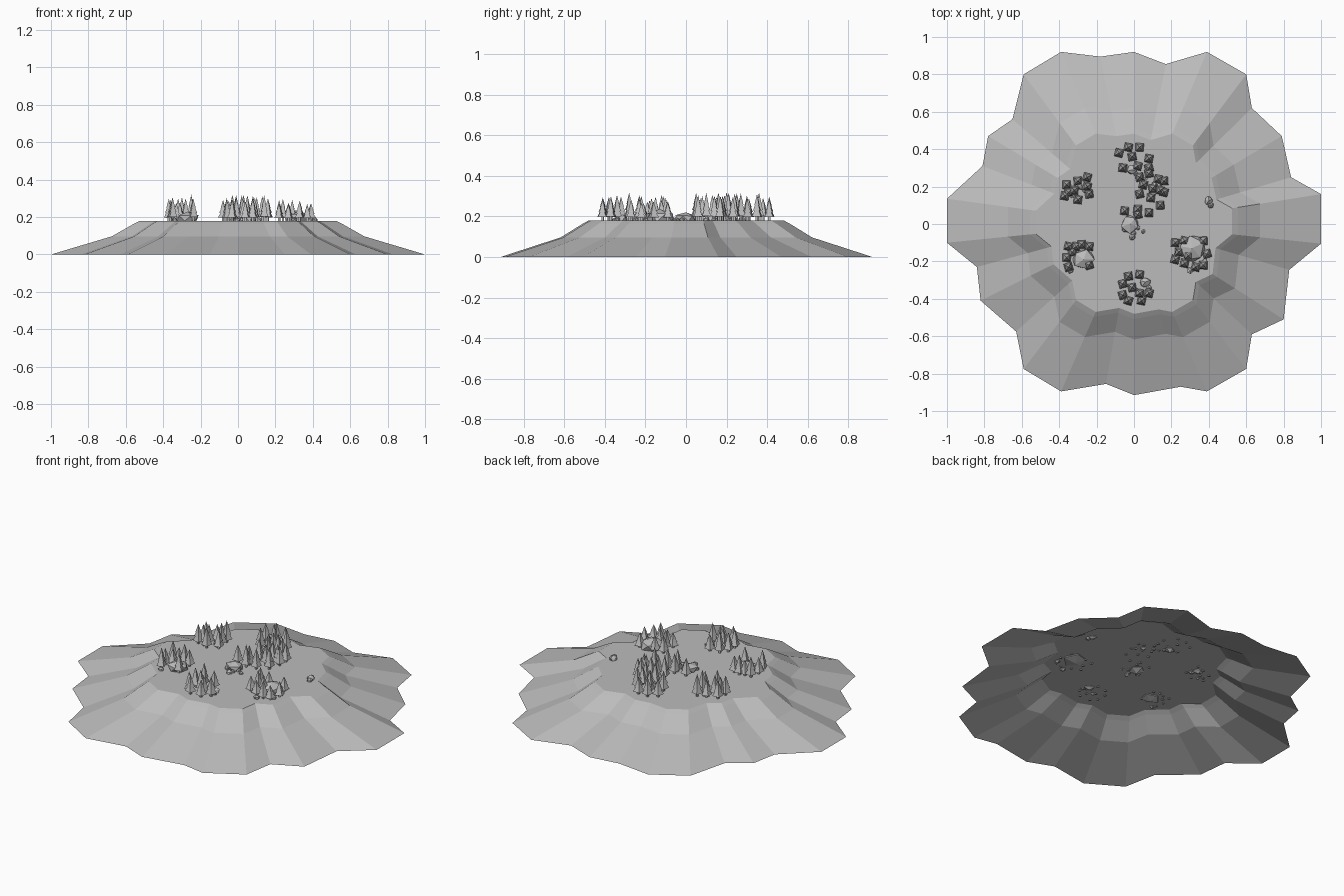
import bpy, bmesh, math, random
from mathutils import Matrix, Vector

random.seed(4)
cube = bpy.data.objects.get("Cube")
if cube:
    bpy.data.objects.remove(cube, do_unlink=True)

stone = bpy.data.materials.new("plain grey")
stone.use_nodes = True
grey = (0.5, 0.5, 0.5, 1)
stone.diffuse_color = grey
stone.node_tree.nodes["Principled BSDF"].inputs["Base Color"].default_value = grey

TOP = 0.18


def finish(bm, name):
    mesh = bpy.data.meshes.new(name)
    bm.to_mesh(mesh)
    bm.free()
    mesh.materials.append(stone)
    obj = bpy.data.objects.new(name, mesh)
    bpy.context.collection.objects.link(obj)
    return obj


# Hill: scalloped shoreline shrunk into rings, open underneath (hundredths)
shore = [(100, 16), (84, 25), (79, 47), (63, 62), (60, 80), (39, 92), (17, 85.5),
         (0, 92), (-18, 89.5), (-39, 92), (-59, 80), (-65, 56), (-78, 47),
         (-81, 31), (-100, 13.5), (-100, -10), (-84, -23), (-82, -41),
         (-63, -57.5), (-59, -77.5), (-39, -89.5), (-15, -85.5), (0, -91.5),
         (25, -87), (39, -89.5), (60, -77.5), (63, -59), (80, -51),
         (83, -24.5), (100, -10.5)]
profile = [(1, 0), (0.675, 0.097), (0.555, 0.165), (0.525, TOP)]

bm = bmesh.new()
rings = [[bm.verts.new((x / 100 * s, y / 100 * s, z)) for x, y in shore]
         for s, z in profile]
for low, high in zip(rings, rings[1:]):
    for i in range(len(shore)):
        j = (i + 1) % len(shore)
        bm.faces.new((low[i], low[j], high[j], high[i]))
bm.faces.new(rings[-1])
finish(bm, "hill")


# Trees: square trunk with stacked four-sided cones
def add_cone(bm, x, y, z, r1, r2, height, turn):
    place = Matrix.Translation((x, y, z + height / 2)) @ Matrix.Rotation(turn, 4, "Z")
    bmesh.ops.create_cone(bm, cap_ends=True, segments=4, radius1=r1, radius2=r2,
                          depth=height, matrix=place)


def add_tree(bm, x, y, height):
    turn = math.pi / 4 + random.uniform(-0.3, 0.3)
    add_cone(bm, x, y, TOP - 0.005, 0.008, 0.008, 0.035, turn)
    for start, end, radius in ((0.16, 0.62, 0.031), (0.38, 0.8, 0.024), (0.58, 1, 0.016)):
        add_cone(bm, x, y, TOP + start * height, radius, 0, (end - start) * height, turn)


groves = {
    "back_grove": (0.125, [(-8, 38), (-3, 41), (3, 41), (-1, 36), (8, 35), (-6, 30),
                           (2, 31), (8, 30), (8, 27), (13, 24), (16, 23)]),
    "middle_grove": (0.125, [(3, 25), (5, 21), (10, 19), (14, 18), (16, 17), (3, 16),
                             (9, 14), (14, 10), (2, 5), (2, 8), (8, 6), (-5, 7)]),
    "right_back_grove": (0.125, [(-25, 25), (-30, 23), (-36, 21), (-32, 18), (-25, 20),
                                 (-37, 15), (-30, 13), (-24, 16), (-35, 17)]),
    "right_front_grove": (0.115, [(-35, -12), (-31, -12), (-28, -11), (-24, -12),
                                  (-36, -18), (-33, -15), (-35, -23), (-24, -22)]),
    "front_grove": (0.125, [(3, -27), (-3, -28), (-6, -32), (-1, -34), (3, -37),
                            (8, -37), (-6, -38), (-3, -41), (4, -41)]),
    "left_front_grove": (0.105, [(22, -10), (27, -9), (24, -15), (22, -19), (27, -21),
                                 (33, -23), (37, -22), (39, -16), (37, -9), (29, -17)]),
}
for name, (height, spots) in groves.items():
    bm = bmesh.new()
    for x, y in spots:
        add_tree(bm, x / 100, y / 100, height * random.uniform(0.82, 1.12))
    finish(bm, name)


# Boulders: roughened low-poly balls sunk into the plateau
def add_rock(bm, x, y, radius, squash):
    made = bmesh.ops.create_icosphere(bm, subdivisions=1, radius=radius)["verts"]
    spin = Matrix.Rotation(random.uniform(0, 6), 3, "Z")
    for v in made:
        p = spin @ v.co * random.uniform(0.82, 1.1)
        v.co = Vector((x + p.x, y + p.y, TOP + radius * 0.2 + p.z * squash))


rocks = {
    "centre_boulder": (-2, 0, 5.5, 0.6), "right_boulder": (-27, -19, 6, 0.6),
    "left_boulder": (31, -13, 7.5, 0.55), "front_boulder": (6, -31, 3, 0.8),
    "edge_boulder": (40, 12.5, 2.5, 0.8), "back_boulder": (-1, 29, 3, 0.8),
    "grove_boulder": (-28, 21, 3, 0.8),
}
for name, (x, y, radius, squash) in rocks.items():
    bm = bmesh.new()
    add_rock(bm, x / 100, y / 100, radius / 100, squash)
    finish(bm, name)

# Pebbles scattered around the groves
bm = bmesh.new()
for x, y in [(0, -5), (5, -4), (-1, -7), (-5, -3), (2, -2), (30, -25), (38, -20),
             (-34, -25), (-24, -17), (0, -35), (8, -34), (-26, 18), (-33, 15),
             (6, 24), (11, 21), (41, 10), (1, 27)]:
    add_rock(bm, x / 100, y / 100, random.uniform(0.012, 0.02), 0.9)
finish(bm, "pebbles")
